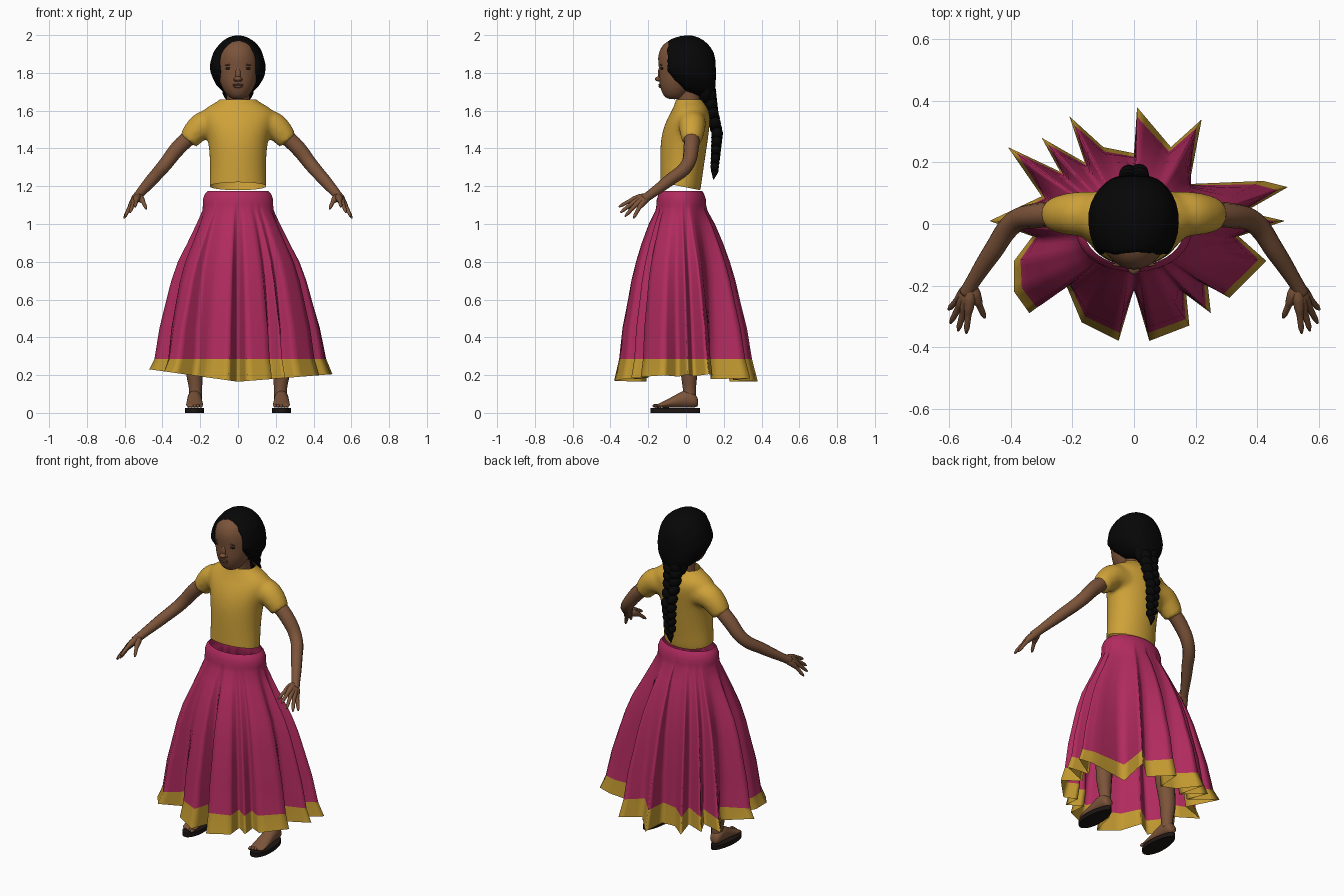
import bpy, bmesh, math, random
from mathutils import Vector, Matrix

random.seed(4)
if "Cube" in bpy.data.objects:
    bpy.data.objects.remove(bpy.data.objects["Cube"])


def material(name, color):
    mat = bpy.data.materials.new(name)
    mat.use_nodes = True
    mat.diffuse_color = (*color, 1)
    mat.node_tree.nodes["Principled BSDF"].inputs["Base Color"].default_value = (*color, 1)
    return mat


skin = material("brown skin", (.2, .088, .042))
lip_brown = material("dark lip brown", (.14, .055, .032))
eye_dark = material("dark eyes", (.02, .012, .01))
black = material("black hair", (.002, .002, .002))
yellow = material("mustard blouse", (.62, .36, .04))
trim = material("gold trim", (.54, .32, .03))
pink = material("magenta cloth", (.44, .024, .115))
sole_dark = material("dark sandal", (.012, .008, .007))


def finish(name, bm, mats, mirror=False, subdivide=0, smooth=True):
    bmesh.ops.recalc_face_normals(bm, faces=bm.faces)
    mesh = bpy.data.meshes.new(name)
    bm.to_mesh(mesh)
    bm.free()
    for mat in mats:
        mesh.materials.append(mat)
    if smooth:
        mesh.shade_smooth()
    obj = bpy.data.objects.new(name, mesh)
    bpy.context.collection.objects.link(obj)
    if subdivide:
        mod = obj.modifiers.new("subdivision", "SUBSURF")
        mod.levels = mod.render_levels = subdivide
    if mirror:
        obj.modifiers.new("mirror", "MIRROR").use_mirror_merge = False
    return obj


def take_mesh(obj, bm):
    """Move an object's evaluated mesh into bm and delete the object."""
    bpy.context.view_layer.update()
    mesh = bpy.data.meshes.new_from_object(obj.evaluated_get(bpy.context.evaluated_depsgraph_get()))
    bm.from_mesh(mesh)
    bpy.data.objects.remove(obj)
    bpy.data.meshes.remove(mesh)


def bridge(bm, rings):
    """Join closed vertex loops with quads."""
    for a, b in zip(rings, rings[1:]):
        for i in range(len(a)):
            j = (i + 1) % len(a)
            bm.faces.new((a[i], a[j], b[j], b[i]))


def loft(name, rows, mat, axis="z", x=0, warp=None, mirror=False, sides=28):
    """Rows are (position on axis, half width, low, high) ovals."""
    bm, rings = bmesh.new(), []
    for row, (pos, width, low, high) in enumerate(rows):
        ring = []
        for i in range(sides):
            a = math.tau * i / sides
            other = (low + high) / 2 + math.sin(a) * (high - low) / 2
            px = x + width * math.cos(a)
            p = Vector((px, other, pos) if axis == "z" else (px, pos, other))
            ring.append(bm.verts.new(warp(p, row) if warp else p))
        rings.append(ring)
    bridge(bm, rings)
    bm.faces.new(rings[0])
    bm.faces.new(rings[-1])
    return finish(name, bm, [mat], mirror, 1)


def tube(name, points, mat, mirror=False):
    """Smooth round limb through (x, y, z, radius) points."""
    curve = bpy.data.curves.new(name, "CURVE")
    curve.dimensions = "3D"
    curve.bevel_depth, curve.bevel_resolution = 1, 4
    curve.resolution_u, curve.use_fill_caps = 6, True
    spline = curve.splines.new("BEZIER")
    spline.bezier_points.add(len(points) - 1)
    for knot, (x, y, z, r) in zip(spline.bezier_points, points):
        knot.co, knot.radius = (x, y, z), r
        knot.handle_left_type = knot.handle_right_type = "AUTO"
    temp = bpy.data.objects.new(name, curve)
    bpy.context.collection.objects.link(temp)
    bm = bmesh.new()
    take_mesh(temp, bm)
    bmesh.ops.remove_doubles(bm, verts=bm.verts, dist=.00001)
    return finish(name, bm, [mat], mirror)


def blobs(name, items, mat, mirror=False):
    """Ellipsoids as (centre, radii, tilt about y)."""
    bm = bmesh.new()
    for centre, radii, tilt in items:
        m = Matrix.Translation(centre) @ Matrix.Rotation(tilt, 4, "Y") @ Matrix.Diagonal((*radii, 1))
        bmesh.ops.create_uvsphere(bm, u_segments=16, v_segments=10, radius=1, matrix=m)
    return finish(name, bm, [mat], mirror)


# Pleated skirt: hem outline blended up into an oval waist
HEM = [(.49, .01), (.36, .04), (.5, .12), (.42, .14), (.18, .13), (.22, .34), (.12, .25),
       (.01, .38), (0, .23), (-.1, .25), (-.21, .35), (-.16, .2), (-.3, .28), (-.24, .17),
       (-.41, .25), (-.3, .09), (-.47, .01), (-.33, -.04), (-.39, -.12), (-.39, -.22),
       (-.34, -.29), (-.22, -.2), (-.17, -.32), (-.05, -.38), (0, -.21), (.05, -.38),
       (.18, -.33), (.17, -.23), (.25, -.29), (.24, -.2), (.31, -.24), (.43, -.12), (.34, -.04)]
PROFILE = [(1.175, .16, .11), (1.16, .175, .12), (1.13, .186, .13), (1.1, .186, .132),
           (1.07, .19, .138), (1, .222, .175), (.9, .272, .215), (.8, .325, .248), (.7, .362, .275),
           (.6, .39, .295), (.45, .43, .328), (.285, .46, .35), (.2, .49, .378)]
outline = []
for i, a in enumerate(HEM):
    a, b = Vector(a), Vector(HEM[(i + 1) % len(HEM)])
    outline += [a.lerp(b, k / 4) for k in range(4)]
bm, rings = bmesh.new(), []
_, hem_a, hem_b = PROFILE[-1]
for level, (z, ra, rb) in enumerate(PROFILE):
    t = max(0, (1.1 - z) / .9)
    ring = []
    for p in outline:
        d = p.normalized()
        oval = 1 / math.hypot(d.x / ra, d.y / rb)
        fold = p.length * math.hypot(d.x / hem_a, d.y / hem_b)
        q = d * oval * (1 + (fold - 1) * t ** .62)
        height = z
        if level == len(PROFILE) - 1:
            height = .165 + .11 * abs(q.x) - .03 * q.x
        ring.append(bm.verts.new((q.x, q.y - .025 * (1 - t), height)))
    rings.append(ring)
bridge(bm, rings)
for f in bm.faces:
    f.material_index = int(f.calc_center_median().z < .284)
finish("pleated_skirt", bm, [pink, trim])

# Blouse: body and sleeves fused, then cut open at the hem and neckline
bm = bmesh.new()
take_mesh(loft("body", [(1.13, .154, -.137, .075), (1.2, .154, -.137, .08), (1.3, .148, -.138, .095),
                        (1.4, .154, -.138, .11), (1.47, .165, -.131, .12), (1.53, .185, -.113, .128),
                        (1.575, .2, -.09, .13), (1.605, .185, -.073, .122), (1.635, .14, -.061, .105),
                        (1.655, .092, -.053, .085), (1.7, .08, -.05, .075)], yellow), bm)
take_mesh(tube("sleeve", [(.1, .033, 1.53, .075), (.18, .033, 1.525, .074), (.226, .032, 1.488, .067),
                          (.264, .03, 1.438, .055)], yellow, mirror=True), bm)
fused = finish("fused", bm, [yellow])
remesh = fused.modifiers.new("remesh", "REMESH")
remesh.mode, remesh.voxel_size = "VOXEL", .011
soften = fused.modifiers.new("soften", "SMOOTH")
soften.factor, soften.iterations = .5, 12
bm = bmesh.new()
take_mesh(fused, bm)
for point, normal in (((0, -.03, 1.2), (0, -.2, -1)), ((0, 0, 1.66), (0, 0, 1))):
    bmesh.ops.bisect_plane(bm, geom=bm.verts[:] + bm.edges[:] + bm.faces[:],
                           plane_co=point, plane_no=normal, clear_outer=True)
finish("blouse", bm, [yellow])

# Arms, hands and fingers
tube("arms", [(.22, .03, 1.49, .042), (.31, .028, 1.41, .041), (.39, .005, 1.31, .036),
              (.46, -.09, 1.23, .032), (.525, -.19, 1.155, .024), (.545, -.225, 1.13, .024)],
     skin, mirror=True)
wrist = Vector((.53, -.2, 1.145))
TIPS = {"thumbs": (.485, -.305, 1.08), "index_fingers": (.545, -.355, 1.09),
        "middle_fingers": (.572, -.347, 1.06), "ring_fingers": (.597, -.322, 1.04),
        "little_fingers": (.603, -.278, 1.03)}
for label, tip in TIPS.items():
    tip = Vector(tip)
    # Thick finger roots merge into the palm
    stops = [(0, .018), (.28, .02), (.48, .016), (.62, .011), (.9, .009), (1, .004)]
    points = []
    for s, r in stops:
        p = wrist.lerp(tip, s)
        p.z += .012 * math.sin(math.pi * s)
        points.append((*p, r))
    tube(label, points, skin, mirror=True)

# Legs, feet and sandals
tube("legs", [(.225, .02, .07, .033), (.225, .018, .13, .035), (.23, .016, .22, .045),
              (.215, .01, .38, .055), (.19, 0, .7, .065)], skin, mirror=True)
loft("feet", [(.065, .02, .035, .075), (.05, .034, .028, .1), (.01, .038, .027, .13),
              (-.04, .039, .027, .105), (-.1, .045, .027, .07), (-.145, .045, .027, .05),
              (-.158, .035, .029, .042)], skin, axis="y", x=.23, mirror=True)
blobs("toes", [((.196 + .016 * i, -.16 + .006 * i, .037), (.009, .018, .01), 0) for i in range(5)],
      skin, mirror=True)
bm = bmesh.new()
layers = []
for z in (0, .025):
    layer = []
    for i in range(24):
        a = math.tau * i / 24
        y = -.057 + .13 * math.sin(a)
        layer.append(bm.verts.new((.23 + (.047 - .06 * y) * math.cos(a), y, z)))
    layers.append(layer)
    bm.faces.new(layer)
bridge(bm, layers)
finish("sandal_soles", bm, [sole_dark], mirror=True, smooth=False)

# Neck, head and face
tube("neck", [(0, .03, 1.57, .065), (0, .015, 1.66, .06), (0, .01, 1.74, .06)], skin)
loft("head", [(1.66, .025, -.09, -.03), (1.672, .05, -.115, 0), (1.7, .074, -.13, .03),
              (1.74, .094, -.142, .06), (1.79, .108, -.143, .09), (1.83, .113, -.144, .11),
              (1.88, .113, -.152, .12), (1.93, .102, -.138, .11), (1.965, .078, -.108, .08),
              (1.985, .035, -.055, .04)], skin)
blobs("nose", [((0, -.142, 1.768), (.02, .022, .014), 0), ((0, -.137, 1.795), (.015, .012, .035), 0)], skin)
blobs("nostril_wings", [((.015, -.14, 1.765), (.01, .01, .01), 0)], skin, mirror=True)
blobs("lips", [((0, -.136, 1.737), (.028, .01, .006), 0), ((0, -.135, 1.727), (.024, .01, .007), 0)], lip_brown)
blobs("eyes", [((.046, -.126, 1.824), (.022, .009, .007), .05)], eye_dark, mirror=True)
blobs("eyebrows", [((.047, -.132, 1.843), (.024, .006, .003), .08)], lip_brown, mirror=True)


# Hair cap, fuller low down, sloping back under the jaw, with an uneven hairline
def hair_shape(p, row):
    p.x *= 1 + .4 * (1.83 - p.z)
    if row < 4:
        p.y += max(0, 1.8 - p.z) * (1.1 - .25 * row)
    if row in (1, 2):
        p.y += random.uniform(-.012, .012)
    if row > 1:
        p.x *= random.uniform(.97, 1.03)
    return p


loft("hair", [(-.06, .085, 1.76, 1.94), (-.102, .1, 1.735, 1.962), (-.09, .122, 1.715, 1.978),
              (-.035, .146, 1.69, 1.997), (.04, .15, 1.68, 2.003), (.095, .128, 1.67, 1.975),
              (.135, .096, 1.67, 1.935), (.16, .055, 1.71, 1.88)], black, axis="y", warp=hair_shape, sides=36)

# Gathered nape and braid of overlapping lobes leaning alternately to each side
blobs("gathered_nape", [((0, .105, 1.715), (.085, .042, .085), 0)], black)
PATH = [Vector(p) for p in ((0, .12, 1.7), (0, .135, 1.6), (0, .165, 1.48), (0, .158, 1.38), (0, .15, 1.28))]
lobes = []
count = 18
for i in range(count):
    s = i / count * (len(PATH) - 1)
    k = int(s)
    side = 1 if i % 2 else -1
    size = .052 - .024 * i / count
    centre = PATH[k].lerp(PATH[k + 1], s - k) + Vector((side * size * .42, 0, 0))
    lobes.append((centre, (size * .7, size * .78, size * .85), side * .7))
blobs("braid", lobes, black)
tube("braid_tuft", [(0, .15, 1.31, .014), (0, .152, 1.28, .02), (0, .145, 1.235, .002)], black)
